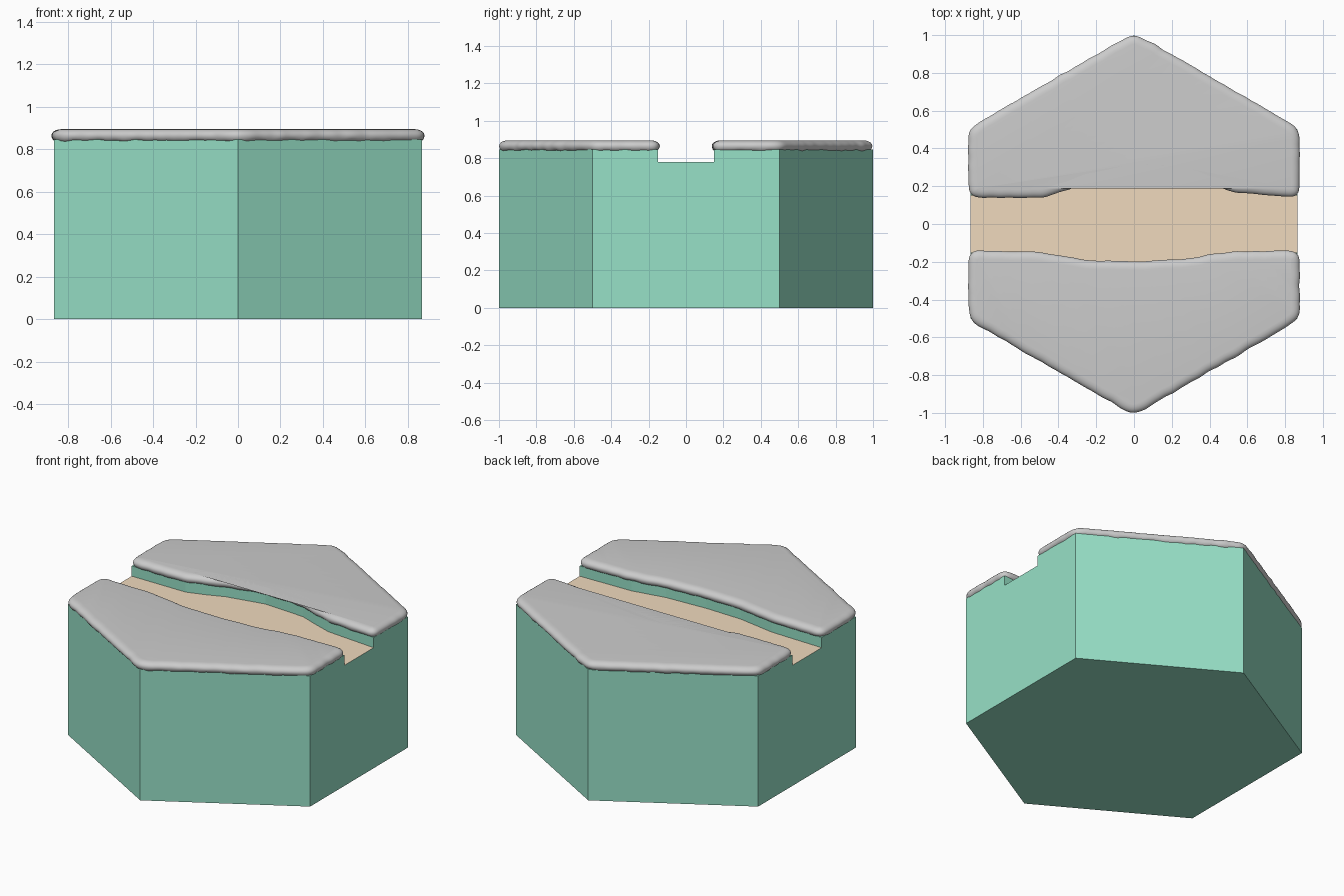
import bpy, bmesh, math
from mathutils import Vector, noise

if "Cube" in bpy.data.objects:
    bpy.data.objects.remove(bpy.data.objects["Cube"])

X, TOP, FLOOR = 0.866, 0.846, 0.78

# Path edges: north bank runs left to right, south bank right to left
NORTH_EDGE = [(-X, .15), (-.48, .15), (-.37, .185), (-.25, .232), (0, .283),
              (.28, .265), (.40, .22), (.52, .18), (X, .15)]
SOUTH_EDGE = [(X, -.15), (.5, -.157), (.28, -.197), (0, -.21),
              (-.25, -.203), (-.5, -.16), (-X, -.15)]
NORTH_RIM = [(X, .5), (0, 1), (-X, .5)]
SOUTH_RIM = [(-X, -.5), (0, -1), (X, -.5)]


def material(name, rgb):
    m = bpy.data.materials.new(name)
    m.diffuse_color = (*rgb, 1)
    m.use_nodes = True
    m.node_tree.nodes["Principled BSDF"].inputs["Base Color"].default_value = m.diffuse_color
    return m


def finish(bm, name, mats=(), smooth=False):
    bmesh.ops.recalc_face_normals(bm, faces=bm.faces[:])
    mesh = bpy.data.meshes.new(name)
    for f in bm.faces:
        f.smooth = smooth
    bm.to_mesh(mesh)
    bm.free()
    for m in mats:
        mesh.materials.append(m)
    obj = bpy.data.objects.new(name, mesh)
    bpy.context.collection.objects.link(obj)
    return obj


# Hexagonal ground block with a sunken path
bm = bmesh.new()


def face(points, mat=0):
    f = bm.faces.new([bm.verts.new(p) for p in points])
    f.material_index = mat


def at(pts, z):
    return [(x, y, z) for x, y in pts]


def wall(a, b, z0, z1):
    face([(*a, z0), (*b, z0), (*b, z1), (*a, z1)])


face(at(NORTH_RIM + SOUTH_RIM, 0))
face(at(NORTH_EDGE + SOUTH_EDGE, FLOOR), 1)
for edge, rim in ((NORTH_EDGE, NORTH_RIM), (SOUTH_EDGE, SOUTH_RIM)):
    face(at(edge + rim, TOP))
    for a, b in zip(edge, edge[1:]):
        wall(a, b, FLOOR, TOP)
    for a, b in zip(rim, rim[1:]):
        wall(a, b, 0, TOP)
for x in (-X, X):
    profile = [(-.5, 0), (.5, 0), (.5, TOP), (.15, TOP), (.15, FLOOR),
               (-.15, FLOOR), (-.15, TOP), (-.5, TOP)]
    face([(x, y, z) for y, z in profile])
bmesh.ops.remove_doubles(bm, verts=bm.verts[:], dist=1e-4)
finish(bm, "ground_block", [material("grass", (.31, .75, .57)),
                            material("dirt", (.87, .70, .51))])


# Soft, slightly uneven snow slabs over each bank
def smooth_outline(points, step=.015, rounds=10):
    out = []
    for a, b in zip(points, points[1:] + points[:1]):
        a, b = Vector(a), Vector(b)
        n = max(1, round((b - a).length / step))
        out += [a.lerp(b, i / n) for i in range(n)]
    for _ in range(rounds):
        n = len(out)
        out = [(out[i - 1] + out[i] * 2 + out[(i + 1) % n]) / 4 for i in range(n)]
    return out


def snow(name, points):
    outline = smooth_outline(points)
    n = len(outline)
    bm = bmesh.new()
    rings = []
    for k in range(11):
        a = math.radians(-90 + 18 * k)
        depth = .045 if a > 0 else .028
        ring = []
        for i, p in enumerate(outline):
            t = (outline[(i + 1) % n] - outline[i - 1]).normalized()
            normal = Vector((t.y, -t.x))
            wob = noise.noise(Vector((p.x * 14, p.y * 14, 3)))
            sag = noise.noise(Vector((p.x * 16, p.y * 16, 9)))
            q = p + normal * (.011 + .006 * wob - depth * (1 - math.cos(a)))
            z = .866 + .029 * math.sin(a)
            if a < 0:
                z -= .006 * sag * math.sin(-a)
            ring.append(bm.verts.new((q.x, q.y, z)))
        rings.append(ring)
    for lo, hi in zip(rings, rings[1:]):
        for i in range(n):
            j = (i + 1) % n
            bm.faces.new((lo[i], lo[j], hi[j], hi[i]))
    bm.faces.new(rings[-1])
    bm.faces.new(rings[0][::-1])
    finish(bm, name, smooth=True)


snow("snow_north", NORTH_EDGE + NORTH_RIM)
snow("snow_south", SOUTH_EDGE + SOUTH_RIM)
